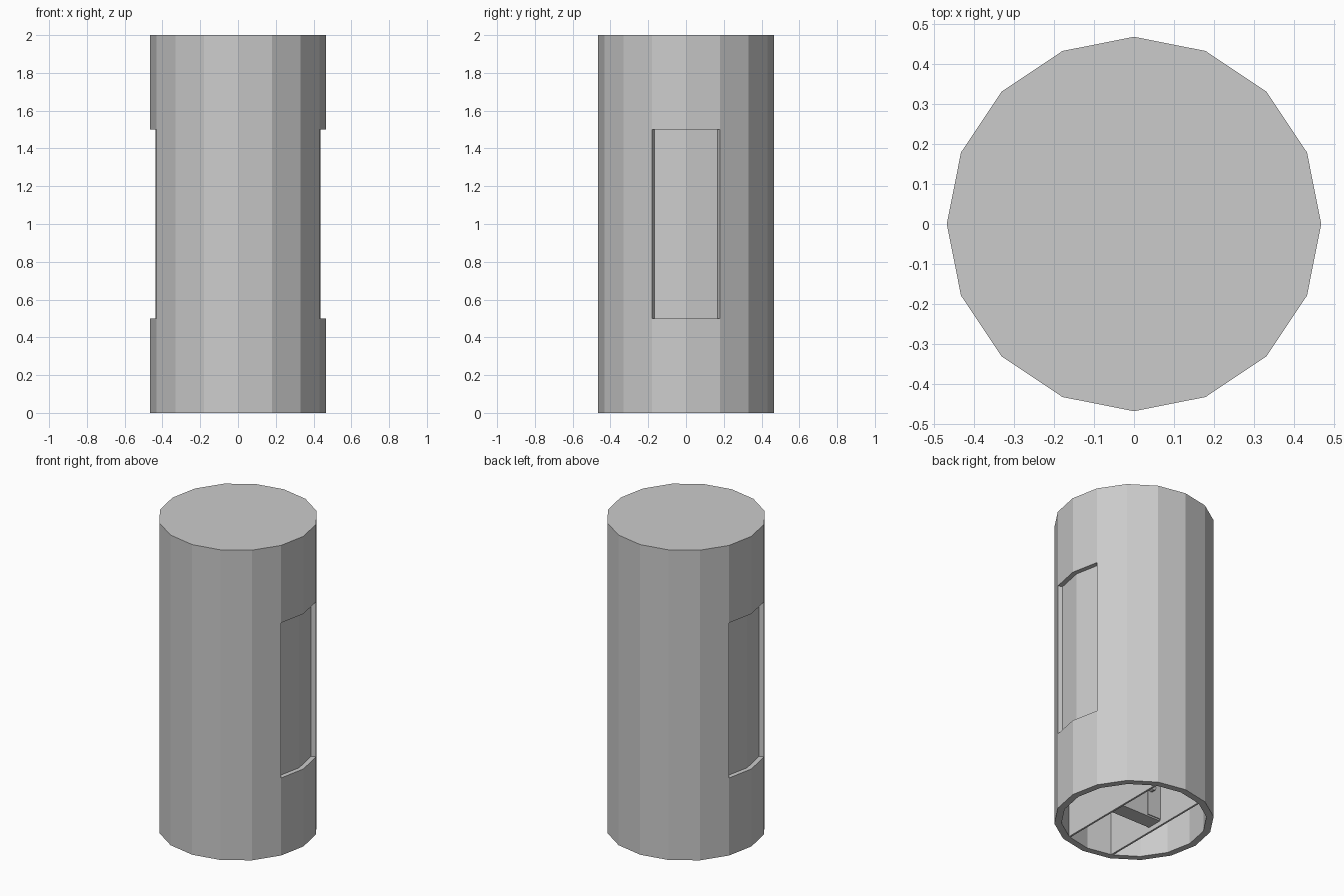
import bpy, bmesh, math

if "Cube" in bpy.data.objects:
    bpy.data.objects.remove(bpy.data.objects["Cube"])

N = 16                      # sides of the tube
R_OUT, R_REC, R_IN = 0.467, 0.437, 0.425
LEVELS = [0.0, 0.5, 1.5, 2.0]
CEILING = 1.96


def finish(name, bm):
    bmesh.ops.remove_doubles(bm, verts=bm.verts[:], dist=1e-5)
    bmesh.ops.recalc_face_normals(bm, faces=bm.faces[:])
    me = bpy.data.meshes.new(name)
    bm.to_mesh(me)
    bm.free()
    ob = bpy.data.objects.new(name, me)
    bpy.context.collection.objects.link(ob)
    return ob


def ring_point(r, k, z):
    a = 2 * math.pi * k / N
    return (r * math.cos(a), r * math.sin(a), z)


def face(bm, pts):
    bm.faces.new([bm.verts.new(p) for p in pts])


def box(name, lo, hi):
    bm = bmesh.new()
    bmesh.ops.create_cube(bm, size=1)
    for v in bm.verts:
        v.co = [(a + b) / 2 + c * (b - a) for a, b, c in zip(lo, hi, v.co)]
    return finish(name, bm)


# Outer shell: hollow tube, open below, with a recessed two-facet panel at each side
bm = bmesh.new()
recessed = {N - 1, 0, N // 2 - 1, N // 2}
for k in range(N):
    for i in range(3):
        z0, z1 = LEVELS[i], LEVELS[i + 1]
        r = R_REC if i == 1 and k in recessed else R_OUT
        face(bm, [ring_point(r, k, z0), ring_point(r, k + 1, z0),
                  ring_point(r, k + 1, z1), ring_point(r, k, z1)])
    if k in recessed:       # sill and head of the recess
        for z in LEVELS[1:3]:
            face(bm, [ring_point(R_REC, k, z), ring_point(R_REC, k + 1, z),
                      ring_point(R_OUT, k + 1, z), ring_point(R_OUT, k, z)])
    # inner wall and bottom rim
    face(bm, [ring_point(R_IN, k, 0), ring_point(R_IN, k, CEILING),
              ring_point(R_IN, k + 1, CEILING), ring_point(R_IN, k + 1, 0)])
    face(bm, [ring_point(R_IN, k, 0), ring_point(R_IN, k + 1, 0),
              ring_point(R_OUT, k + 1, 0), ring_point(R_OUT, k, 0)])
# upright jambs of the recess
for k in (-1, 1, N // 2 - 1, N // 2 + 1):
    face(bm, [ring_point(R_REC, k, 0.5), ring_point(R_OUT, k, 0.5),
              ring_point(R_OUT, k, 1.5), ring_point(R_REC, k, 1.5)])
# roof and ceiling
for r, z in ((R_OUT, 2.0), (R_IN, CEILING)):
    face(bm, [ring_point(r, k, z) for k in range(N)])
finish("shell", bm)

# Two inner partition walls
for side, s in (("right", 1), ("left", -1)):
    xs = sorted((s * 0.156, s * 0.168))
    box("partition_" + side, (xs[0], -0.393, 0), (xs[1], 0.393, CEILING))

# Central block between the partitions, with a small knob on its face
box("central_block", (-0.156, -0.05, 0.03), (0.156, 0.05, CEILING))
box("block_panel", (-0.156, 0.05, 0.04), (-0.06, 0.056, CEILING))
bm = bmesh.new()
bmesh.ops.create_cone(bm, cap_ends=True, segments=8, radius1=0.02, radius2=0.02, depth=0.03)
knob = finish("knob", bm)
knob.location = (-0.08, 0.07, 0.215)
knob.rotation_euler.x = math.pi / 2
